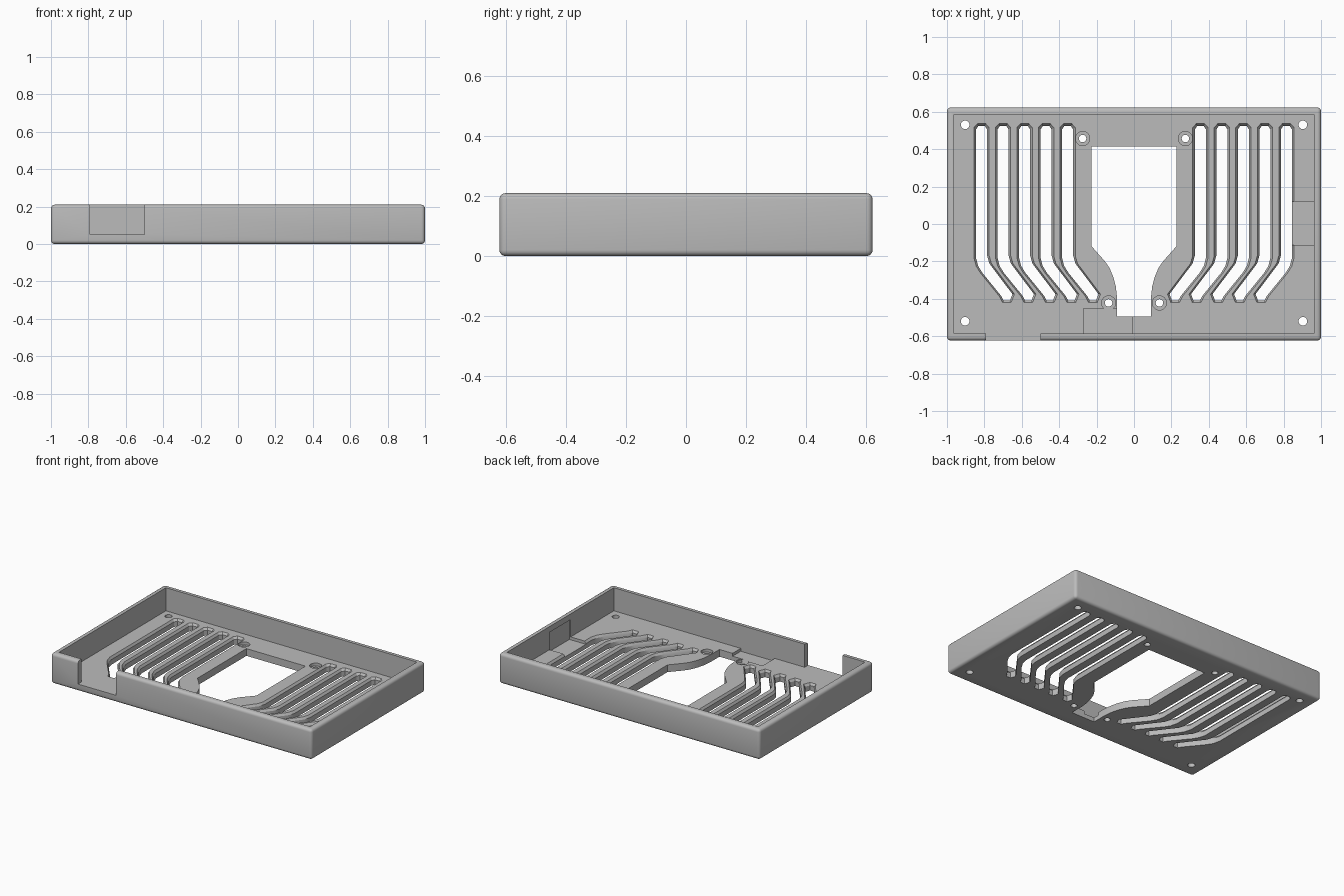
import bpy, bmesh, math

cube = bpy.data.objects.get("Cube")
if cube:
    bpy.data.objects.remove(cube, do_unlink=True)

FLOOR, HEIGHT = 0.05, 0.21
grey = bpy.data.materials.new("plain grey")
grey.use_nodes = True
COLOUR = (0.5, 0.5, 0.5, 1)
grey.diffuse_color = COLOUR
grey.node_tree.nodes["Principled BSDF"].inputs["Base Color"].default_value = COLOUR


def make_object(name, bm):
    bmesh.ops.recalc_face_normals(bm, faces=bm.faces)
    mesh = bpy.data.meshes.new(name)
    bm.to_mesh(mesh)
    bm.free()
    mesh.materials.append(grey)
    obj = bpy.data.objects.new(name, mesh)
    bpy.context.collection.objects.link(obj)
    return obj


def add_loft(bm, layers):
    """Solid through stacked outlines; each layer is (outline, z)."""
    rings = [[bm.verts.new((x, y, z)) for x, y in pts] for pts, z in layers]
    n = len(rings[0])
    for low, high in zip(rings, rings[1:]):
        for i in range(n):
            j = (i + 1) % n
            bm.faces.new((low[i], low[j], high[j], high[i]))
    bm.faces.new(rings[0][::-1])
    bm.faces.new(rings[-1])


def rect(x0, x1, y0, y1):
    return [(x0, y0), (x1, y0), (x1, y1), (x0, y1)]


def circle(x, y, r, n=24):
    return [(x + r * math.cos(2 * math.pi * i / n),
             y + r * math.sin(2 * math.pi * i / n)) for i in range(n)]


def slot_outline(x, side, w, grow):
    """Bent vent with clipped ends, leaning towards the middle at the front."""
    top, end = 0.525 + grow, -0.41 - grow
    c = 0.55 * w
    outer = [(-c, top), (-w, top - 0.02), (-w, -0.18), (-w + 0.012, -0.225),
             (-w + 0.035, -0.262), (0.135 - w, -0.385), (0.135 - c, end)]
    inner = [(0.135 + c, end), (0.135 + w, -0.375), (w + 0.035, -0.242),
             (w + 0.012, -0.212), (w, -0.17), (w, top - 0.02), (c, top)]
    return [(side * (x + dx), y) for dx, y in outer + inner]


def cut(target, name, solids):
    """Subtract a group of separate solids from the target."""
    bm = bmesh.new()
    for layers in solids:
        add_loft(bm, layers)
    cutter = make_object(name, bm)
    cutter.hide_render = True
    mod = target.modifiers.new(name, "BOOLEAN")
    mod.operation, mod.solver, mod.object = "DIFFERENCE", "EXACT", cutter
    bpy.context.view_layer.objects.active = target
    bpy.ops.object.modifier_apply(modifier=mod.name)
    bpy.data.objects.remove(cutter, do_unlink=True)


def prism(outline, low, high):
    return [(outline, low), (outline, high)]


# Rounded outer block
bm = bmesh.new()
add_loft(bm, prism(rect(-1, 1, -0.623, 0.623), 0, HEIGHT))
bmesh.ops.recalc_face_normals(bm, faces=bm.faces)
bmesh.ops.bevel(bm, geom=bm.edges[:], offset=0.02, segments=4, profile=0.5,
                affect="EDGES")
tray = make_object("vented_tray", bm)

# Hollow interior and front wall gap
cut(tray, "interior", [prism(rect(-0.962, 0.962, -0.585, 0.585), FLOOR, 0.4)])
cut(tray, "front_gap", [prism(rect(-0.79, -0.5, -0.7, -0.55), FLOOR, 0.4)])

# Shallow pockets beside the left wall and the front wall
cut(tray, "side_pocket", [prism(rect(0.845, 0.972, -0.112, 0.12), 0.03, 0.17)])
cut(tray, "front_pocket", [prism(rect(-0.27, -0.01, -0.585, -0.452), 0.03, 0.17)])

# Central opening narrowing to a front throat
half = [(0.226, 0.415), (0.226, -0.12), (0.155, -0.2), (0.13, -0.237),
        (0.11, -0.285), (0.097, -0.335), (0.09, -0.4), (0.09, -0.495)]
opening = half + [(-x, y) for x, y in reversed(half)]
cut(tray, "centre_opening", [prism(opening, -0.1, 0.15)])

# Five bent vents on each side, chamfered at the top
vents = []
for side in (-1, 1):
    for i in range(5):
        x = -0.815 + i * 0.115
        narrow = slot_outline(x, -side, 0.03, 0)
        wide = slot_outline(x, -side, 0.041, 0.011)
        vents.append([(narrow, -0.1), (narrow, FLOOR - 0.015),
                      (wide, FLOOR), (wide, 0.15)])
cut(tray, "vents", vents)

# Corner holes, and counterbored holes around the opening
corners = [(sx * 0.903, y) for sx in (-1, 1) for y in (0.53, -0.52)]
mounts = [(sx * x, y) for sx in (-1, 1) for x, y in ((0.275, 0.457), (0.136, -0.422))]
cut(tray, "corner_holes", [prism(circle(x, y, 0.023), -0.1, 0.15) for x, y in corners])
cut(tray, "counterbores", [prism(circle(x, y, 0.038), 0.03, 0.15) for x, y in mounts])
cut(tray, "mount_holes", [prism(circle(x, y, 0.02), -0.1, 0.15) for x, y in mounts])

# Smooth the rounded edges, keep the cuts crisp
bpy.ops.object.select_all(action="DESELECT")
tray.select_set(True)
bpy.context.view_layer.objects.active = tray
bpy.ops.object.shade_smooth_by_angle(angle=math.radians(30))
